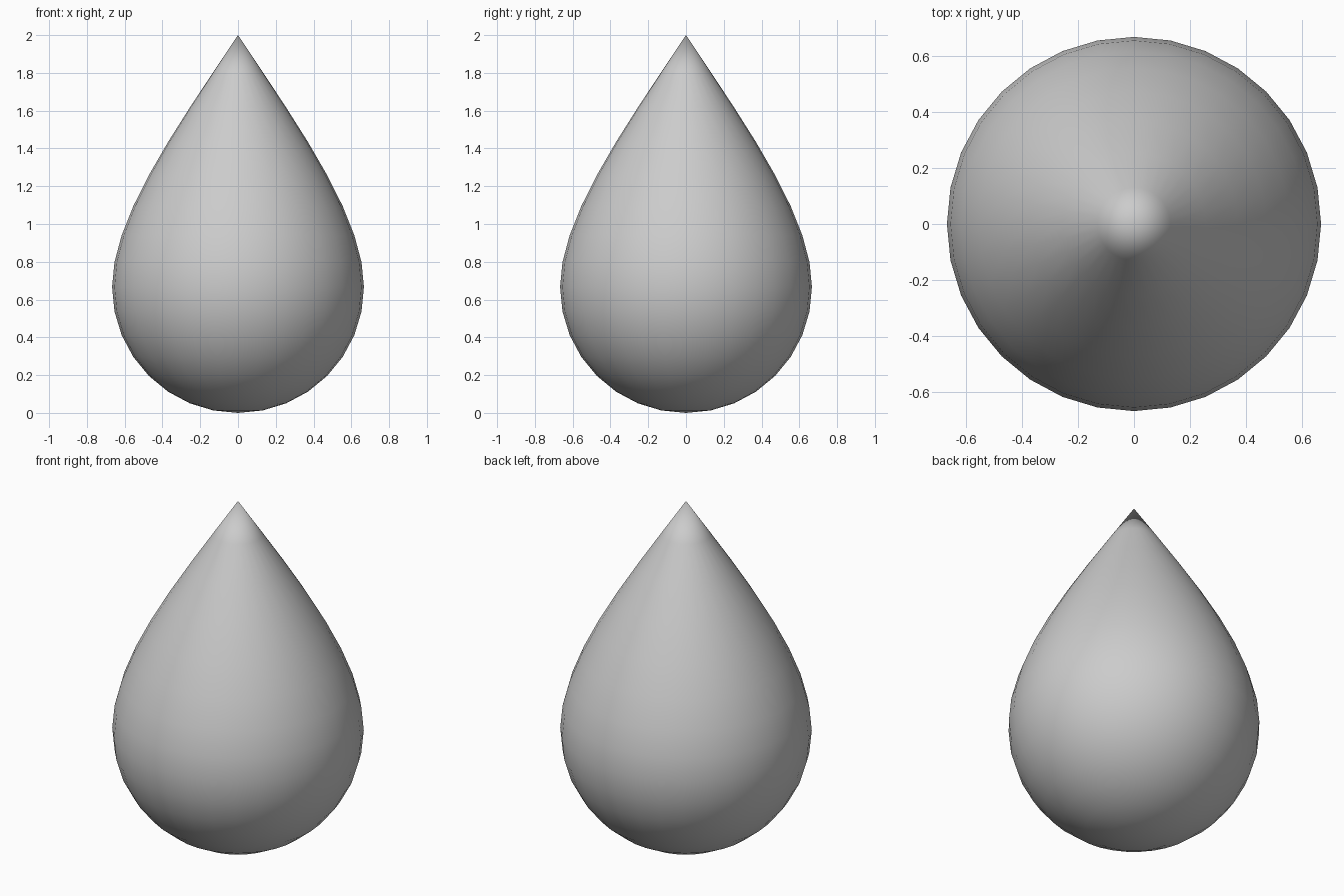
import bpy
import math

if "Cube" in bpy.data.objects:
    bpy.data.objects.remove(bpy.data.objects["Cube"])

R = 2 / 3        # body radius
LIFT = 2 - 2 * R  # how far the tip is pulled above the sphere
FALLOFF = 0.89   # reach of the pull around the tip

# Round body
bpy.ops.mesh.primitive_uv_sphere_add(segments=32, ring_count=16, radius=R, location=(0, 0, 0))
drop = bpy.context.object
drop.name = "teardrop"

# Pull the top pole upward with a sharp proportional falloff, base on z = 0
for v in drop.data.vertices:
    x, y, z = v.co
    d = math.sqrt(x * x + y * y + (z - R) ** 2)
    t = max(0.0, 1 - d / FALLOFF)
    v.co.z = z + R + LIFT * t * t

bpy.ops.object.shade_smooth()
